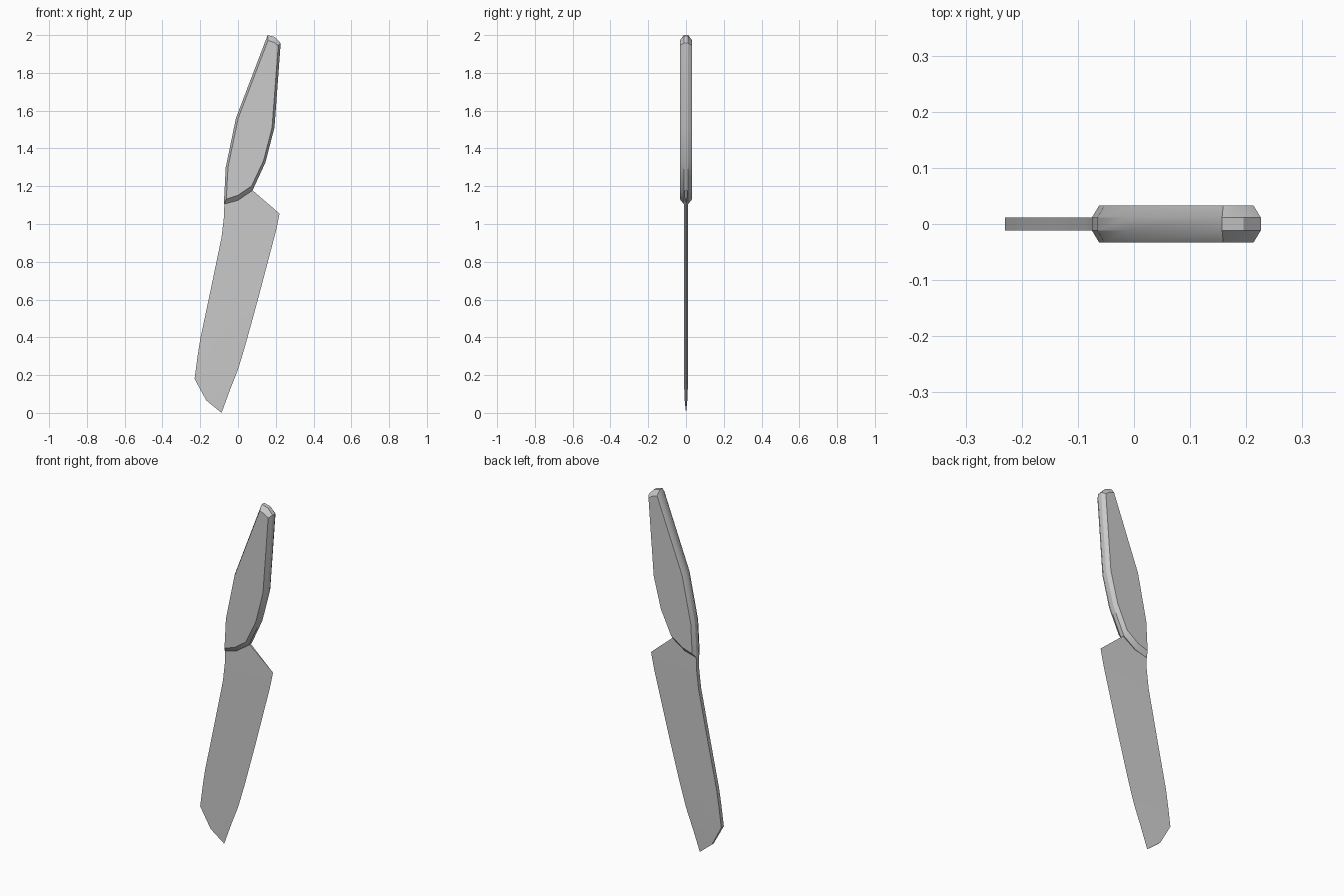
import bpy

if "Cube" in bpy.data.objects:
    bpy.data.objects.remove(bpy.data.objects["Cube"])


def make(name, verts, faces):
    mesh = bpy.data.meshes.new(name)
    mesh.from_pydata(verts, [], faces)
    obj = bpy.data.objects.new(name, mesh)
    bpy.context.collection.objects.link(obj)
    bpy.context.view_layer.objects.active = obj
    bpy.ops.object.select_all(action='DESELECT')
    obj.select_set(True)
    bpy.ops.object.mode_set(mode='EDIT')
    bpy.ops.mesh.select_all(action='SELECT')
    bpy.ops.mesh.remove_doubles(threshold=0.0005)
    bpy.ops.mesh.normals_make_consistent(inside=False)
    bpy.ops.object.mode_set(mode='OBJECT')
    bpy.ops.object.shade_smooth_by_angle(angle=0.5)
    return obj


# Handle: flat-sided grip with a chamfer all the way round
outer = [(.157, 2.0), (.195, 1.99), (.226, 1.957), (.193, 1.51), (.145, 1.325),
         (.077, 1.178), (0, 1.125), (-.075, 1.105), (-.065, 1.30), (-.011, 1.56)]
inner = [(.159, 1.972), (.187, 1.963), (.213, 1.945), (.18, 1.51), (.135, 1.335),
         (.072, 1.202), (0, 1.152), (-.062, 1.132), (-.053, 1.30), (.001, 1.56)]
n = len(outer)
verts = []
for ring, y in ((inner, -.033), (outer, -.0115), (outer, .0115), (inner, .033)):
    verts += [(x, y, z) for x, z in ring]
faces = [tuple(range(n)), tuple(range(3 * n, 4 * n))]
for r in range(3):
    for i in range(n):
        j = (i + 1) % n
        faces.append((r * n + i, r * n + j, (r + 1) * n + j, (r + 1) * n + i))
make("handle", verts, faces)

# Blade: wedge rows running from thick spine to sharp cutting edge
# (spine point, middle point or None, edge point, half thickness at spine)
rows = [((-.072, 1.12), (.075, 1.18), (.22, 1.055), .0115),
        ((-.074, 1.04), None, (.213, 1.02), .0115),
        ((-.087, .93), None, (.2, .96), .0115),
        ((-.145, .65), None, (.108, .61), .0115),
        ((-.2, .39), None, (.045, .38), .0115),
        ((-.214, .30), None, (.02, .295), .0115),
        ((-.23, .18), None, (0, .23), .0115),
        ((-.168, .066), None, (-.045, .115), .007),
        ((-.087, 0), None, (-.087, 0), 0)]
verts, faces = [], []
for s, m, e, t in rows:
    m = m or ((s[0] + e[0]) / 2, (s[1] + e[1]) / 2)
    verts += [(s[0], -t, s[1]), (m[0], -t / 2, m[1]), (e[0], 0, e[1]),
              (m[0], t / 2, m[1]), (s[0], t, s[1])]
for r in range(len(rows) - 1):
    for i in range(5):
        j = (i + 1) % 5
        faces.append((r * 5 + i, r * 5 + j, r * 5 + 5 + j, r * 5 + 5 + i))
faces += [(0, 1, 3, 4), (1, 2, 3)]
make("blade", verts, faces)
